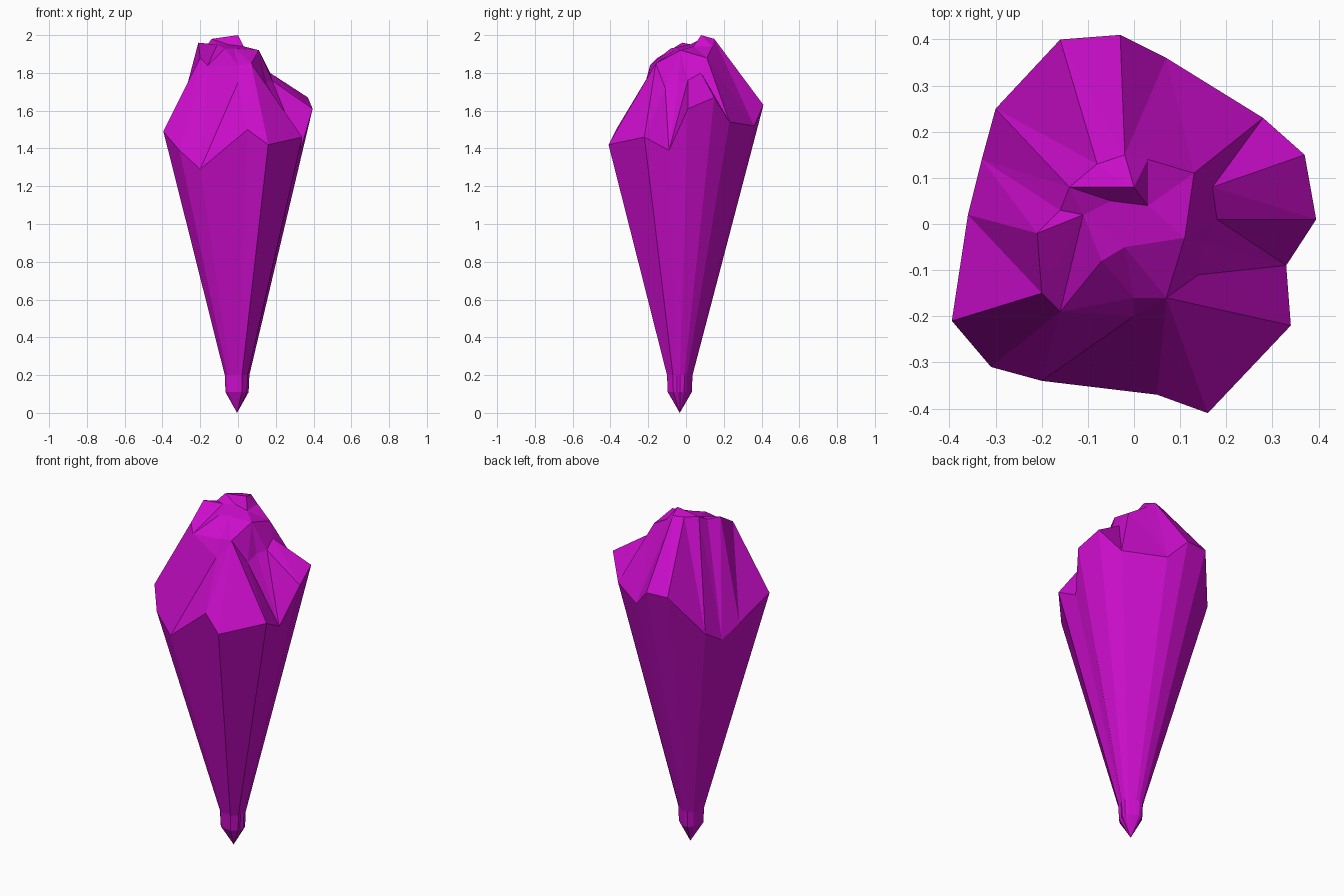
import bpy
import bmesh
from mathutils import Vector
from mathutils.geometry import delaunay_2d_cdt

# Remove the default cube
default_cube = bpy.data.objects.get("Cube")
if default_cube:
    bpy.data.objects.remove(default_cube, do_unlink=True)


def make_material(name, colour):
    material = bpy.data.materials.new(name)
    material.use_nodes = True
    material.diffuse_color = colour
    shader = next(n for n in material.node_tree.nodes if n.type == "BSDF_PRINCIPLED")
    shader.inputs["Base Color"].default_value = colour
    shader.inputs["Roughness"].default_value = 0.6
    return material


def from_centimetres(points):
    return [Vector(point) / 100 for point in points]


# Jagged shoulder, clockwise from the back
shoulder = from_centimetres([
    (-3, 41, 163), (7, 36, 152), (28, 23, 154), (37, 15, 167),
    (39.5, 1, 161), (33, -9, 139), (34, -22, 146), (16, -41, 142),
    (5, -37, 150), (-20, -34, 129), (-31, -31, 139), (-39.5, -21, 149),
    (-36, 2, 139), (-33, 14, 133), (-30, 25, 140), (-16, 40, 163),
])

# Broken peaks and hollows of the crown
peaks = from_centimetres([
    (-8, 13, 198), (-14, 8, 198), (-16, 3, 195), (-21, -2, 196),
    (-20, -15, 188), (-16, -19, 184), (-11, 2, 195), (-7, -8, 193),
    (-2, -5, 193), (0, -16, 184), (7, -16, 185), (11, -3, 192),
    (14, -11, 172), (15, -4, 175), (18, 1, 176), (17, 8, 180),
    (13, 11, 188), (3, 14, 194), (3, 4, 194), (0, 8, 200),
    (-5, 5, 195), (-2, 15, 198), (0, -20, 175),
])

# Ridges: shoulder to peak, then peak to peak
outer_ridges = [(0, 21), (1, 17), (2, 15), (3, 15), (4, 14), (5, 13), (6, 12),
                (8, 22), (9, 5), (10, 5), (11, 4), (12, 3), (13, 2), (14, 1), (15, 0)]
inner_ridges = [(1, 19), (19, 18), (18, 17), (20, 18), (8, 9), (9, 22), (9, 10),
                (10, 11), (10, 12), (5, 6), (3, 4), (6, 7), (8, 11), (16, 11)]

count = len(shoulder)
crown_points = shoulder + peaks
edges = [(i, (i + 1) % count) for i in range(count)]
edges += [(a, count + b) for a, b in outer_ridges]
edges += [(count + a, count + b) for a, b in inner_ridges]

bm = bmesh.new()

# Faceted crown
flat_points = [point.to_2d() for point in crown_points]
result = delaunay_2d_cdt(flat_points, edges, [], 1, 0.0001)
triangles, sources = result[2], result[3]
crown = [bm.verts.new(point) for point in crown_points]
for triangle in triangles:
    corners = [crown[sources[i][0]] for i in triangle if sources[i]]
    if len(set(corners)) == 3:
        bm.faces.new(corners)


def bridge(upper, lower):
    for i in range(count):
        j = (i + 1) % count
        bm.faces.new((upper[i], upper[j], lower[j], lower[i]))


# Long tapering shaft with a short collar
tip_centre = Vector((-0.005, -0.033, 0))
ring = crown[:count]
for scale, height in ((0.165, 0.2), (0.155, 0.11)):
    next_ring = []
    for point in shoulder:
        spot = tip_centre + Vector((point.x * scale, point.y * scale, height))
        next_ring.append(bm.verts.new(spot))
    bridge(ring, next_ring)
    ring = next_ring

# Pointed foot
tip = bm.verts.new(tip_centre)
for i in range(count):
    bm.faces.new((ring[i], ring[(i + 1) % count], tip))

bmesh.ops.recalc_face_normals(bm, faces=bm.faces)
mesh = bpy.data.meshes.new("crystal_shard")
bm.to_mesh(mesh)
bm.free()
mesh.materials.append(make_material("vivid purple", (0.6, 0.004, 0.6, 1)))
crystal = bpy.data.objects.new("crystal_shard", mesh)
bpy.context.collection.objects.link(crystal)
